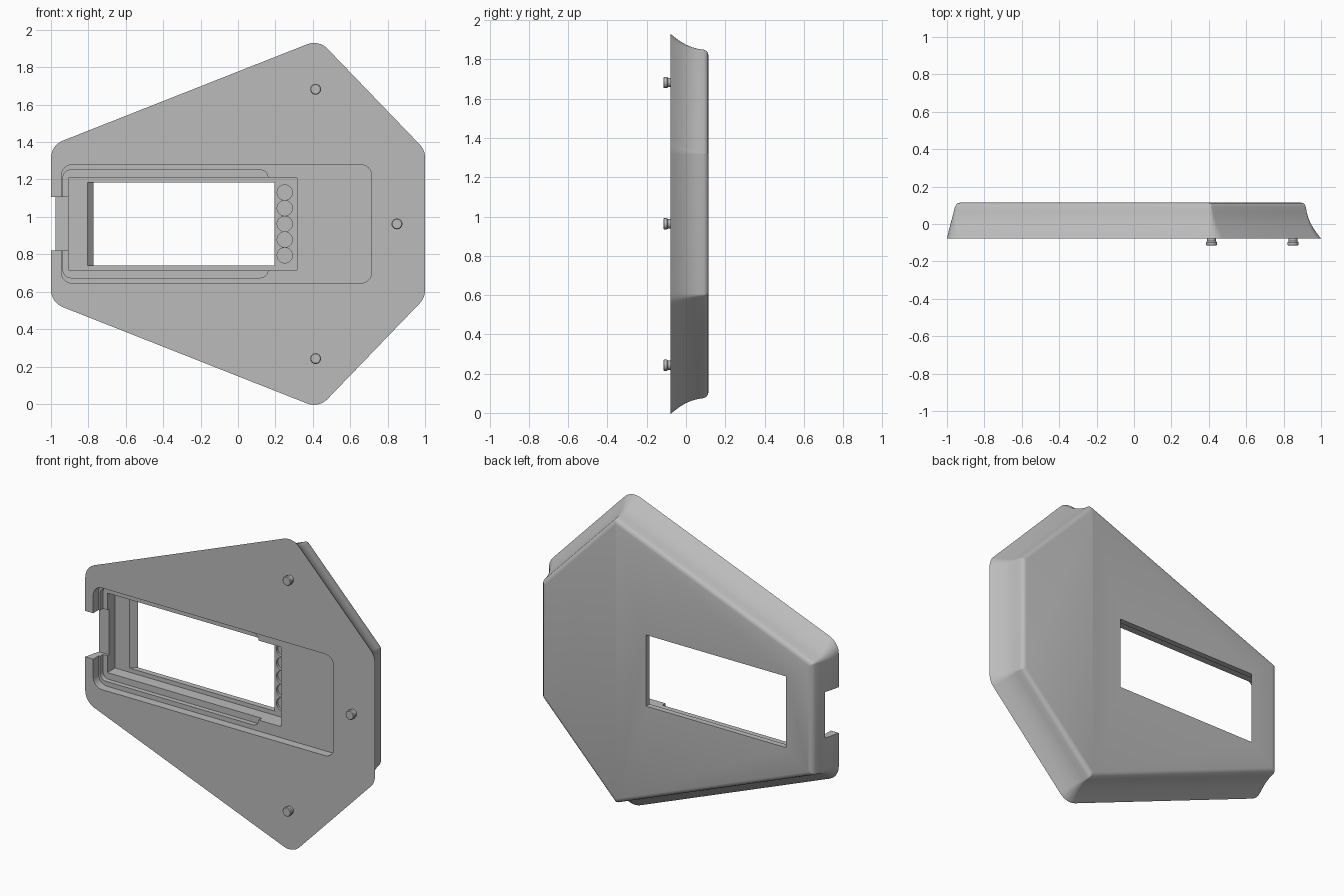
import bpy, bmesh, math
from mathutils import Vector, Matrix

if "Cube" in bpy.data.objects:
    bpy.data.objects.remove(bpy.data.objects["Cube"], do_unlink=True)

MID = 0.9625       # height of the mirror line
FRONT = -0.078     # front face

grey = bpy.data.materials.new("plain grey")
grey.use_nodes = True
grey.diffuse_color = (0.5, 0.5, 0.5, 1)
grey.node_tree.nodes["Principled BSDF"].inputs["Base Color"].default_value = (0.5, 0.5, 0.5, 1)


def rounded(corners, radius, steps=8):
    """Counter-clockwise polygon in x/z with every corner filleted."""
    out = []
    for i, p in enumerate(corners):
        a = (corners[i - 1] - p).normalized()
        b = (corners[(i + 1) % len(corners)] - p).normalized()
        half = a.angle(b) / 2
        center = p + (a + b).normalized() * radius / math.sin(half)
        start = p + a * radius / math.tan(half) - center
        sweep = math.pi - 2 * half
        for k in range(steps + 1):
            out.append(center + Matrix.Rotation(sweep * k / steps, 2) @ start)
    return out


def inset(corners, amounts):
    """Move each polygon edge inwards by its own amount."""
    n = len(corners)
    normals = []
    for i in range(n):
        d = (corners[(i + 1) % n] - corners[i]).normalized()
        normals.append(Vector((d.y, -d.x)))
    out = []
    for i in range(n):
        m = Matrix((normals[i - 1], normals[i]))
        out.append(corners[i] - m.inverted() @ Vector((amounts[i - 1], amounts[i])))
    return out


def loft(name, rings):
    """Closed solid through rings given as (y, points)."""
    bm = bmesh.new()
    rows = [[bm.verts.new((p.x, y, p.y)) for p in pts] for y, pts in rings]
    n = len(rows[0])
    for r, s in zip(rows, rows[1:]):
        for i in range(n):
            j = (i + 1) % n
            bm.faces.new((r[i], r[j], s[j], s[i]))
    bm.faces.new(rows[0])
    bm.faces.new(rows[-1])
    bmesh.ops.recalc_face_normals(bm, faces=bm.faces)
    mesh = bpy.data.meshes.new(name)
    bm.to_mesh(mesh)
    bm.free()
    mesh.materials.append(grey)
    obj = bpy.data.objects.new(name, mesh)
    bpy.context.collection.objects.link(obj)
    return obj


def rect(x0, x1, half_height):
    return [Vector(p) for p in ((x0, MID - half_height), (x1, MID - half_height),
                                (x1, MID + half_height), (x0, MID + half_height))]


def circle(x, z, r, steps=24):
    return [Vector((x + r * math.cos(k * math.tau / steps), z + r * math.sin(k * math.tau / steps)))
            for k in range(steps)]


def smooth(obj):
    bpy.ops.object.select_all(action="DESELECT")
    obj.select_set(True)
    bpy.context.view_layer.objects.active = obj
    bpy.ops.object.shade_smooth_by_angle(angle=math.radians(32))


# Six-sided shell with concave flared sides and a softened back edge
half = [(-1, 0.42), (0.432, 0.985), (1, 0.395)]
hexagon = [Vector((x, MID - h)) for x, h in half] + [Vector((x, MID + h)) for x, h in reversed(half)]
levels = [  # y, inset of the sides, inset of the left-hand end, corner radius
    (FRONT, 0, 0, 0.1), (-0.055, 0.018, 0.005, 0.085), (-0.03, 0.036, 0.011, 0.07),
    (0, 0.054, 0.019, 0.05), (0.03, 0.067, 0.027, 0.034), (0.06, 0.076, 0.035, 0.022),
    (0.09, 0.081, 0.042, 0.014), (0.102, 0.086, 0.048, 0.012),
    (0.111, 0.095, 0.057, 0.01), (0.115, 0.11, 0.072, 0.008)]
body = loft("shell", [(y, rounded(inset(hexagon, [side] * 5 + [end]), r))
                      for y, side, end, r in levels])

# Stepped recess, window and side notch
FLOOR = 0.08
OUT = -0.2
cutters = []
for name, shape, depth, r in (
        ("outer_recess", rect(-0.945, 0.715, 0.317), -0.025, 0.06),
        ("middle_recess", rect(-0.935, 0.16, 0.288), 0.005, 0.04),
        ("deep_recess", rect(-0.905, 0.315, 0.248), FLOOR, 0.004),
        ("side_notch", rect(-1.2, -0.89, 0.143), 0.022, 0.012)):
    pts = rounded(shape, r)
    cutters.append(loft(name, [(OUT, pts), (depth, pts)]))
cutters.append(loft("window", [(FLOOR - 0.02, rect(-0.825, 0.195, 0.222)),
                               (FLOOR + 0.055, rect(-0.752, 0.195, 0.222))]))

# Row of round pits beside the window
for k in range(-2, 3):
    pts = circle(0.25, MID + k * 0.084, 0.041)
    cutters.append(loft("pit", [(FLOOR - 0.02, pts), (FLOOR + 0.015, pts)]))

for c in cutters:
    c.hide_render = True
    mod = body.modifiers.new(c.name, "BOOLEAN")
    mod.operation = "DIFFERENCE"
    mod.solver = "EXACT"
    mod.object = c
graph = bpy.context.evaluated_depsgraph_get()
body.data = bpy.data.meshes.new_from_object(body.evaluated_get(graph))
body.modifiers.clear()
for c in cutters:
    bpy.data.objects.remove(c, do_unlink=True)
smooth(body)

# Three locating pegs with a slim neck
for name, x, dz in (("upper_peg", 0.415, 0.72), ("side_peg", 0.85, 0), ("lower_peg", 0.415, -0.72)):
    profile = [(-0.115, 0.025), (-0.111, 0.029), (-0.098, 0.029), (-0.092, 0.024), (-0.07, 0.024)]
    smooth(loft(name, [(y, circle(x, MID + dz, r)) for y, r in profile]))
